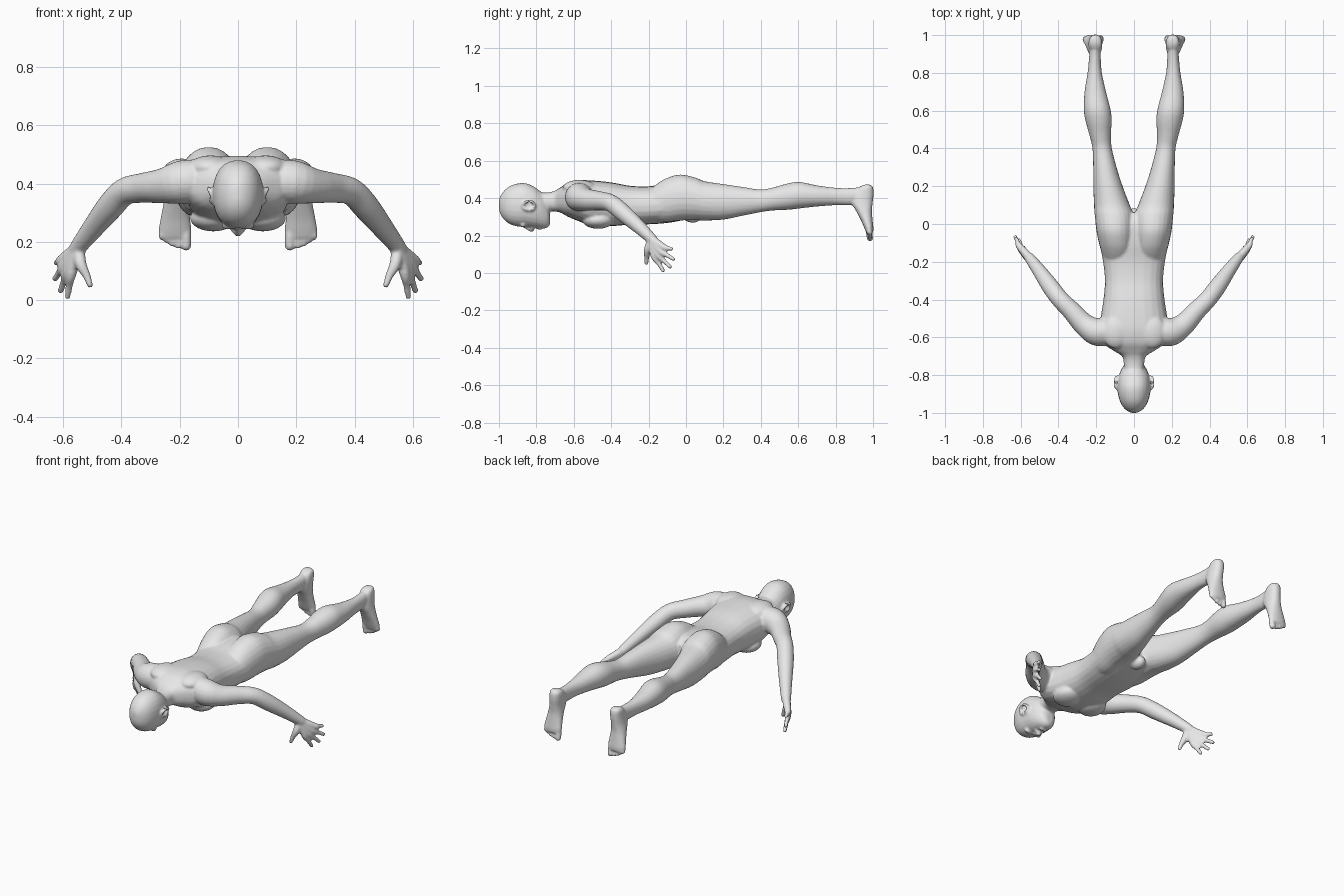
import bpy, bmesh, math
from mathutils import Vector, Matrix

if "Cube" in bpy.data.objects:
    bpy.data.objects.remove(bpy.data.objects["Cube"])

SIDES = 24
bm = bmesh.new()


def refine(rows, steps=4):
    """Catmull-Rom interpolation between rows of numbers."""
    out = []
    for i in range(len(rows) - 1):
        a, b, c, d = (rows[max(i - 1, 0)], rows[i], rows[i + 1],
                      rows[min(i + 2, len(rows) - 1)])
        for s in range(steps):
            t = s / steps
            out.append([q + t * (r - p) / 2
                        + t * t * (p - 2.5 * q + 2 * r - w / 2)
                        + t ** 3 * (1.5 * (q - r) + (w - p) / 2)
                        for p, q, r, w in zip(a, b, c, d)])
    return out + [list(rows[-1])]


def skin(rings):
    """Join rings of points into a closed solid."""
    loops = [[bm.verts.new(p) for p in ring] for ring in rings]
    for a, b in zip(loops, loops[1:]):
        for i in range(SIDES):
            j = (i + 1) % SIDES
            bm.faces.new((a[i], a[j], b[j], b[i]))
    bm.faces.new(loops[0][::-1])
    bm.faces.new(loops[-1])


def soft(v, power):
    return math.copysign(abs(v) ** power, v)


def loft(rows, axis="y", side=1, power=0.9):
    """Rows hold: position on the axis, x low, x high, other low, other high."""
    rings = []
    for pos, x0, x1, v0, v1 in refine(rows):
        ring = []
        for i in range(SIDES):
            a = math.tau * i / SIDES
            x = (x0 + x1) / 2 + (x1 - x0) / 2 * soft(math.cos(a), power)
            v = (v0 + v1) / 2 + (v1 - v0) / 2 * soft(math.sin(a), power)
            ring.append((side * x, pos, v) if axis == "y" else (side * x, v, pos))
        rings.append(ring)
    skin(rings)


def ball(center, size, side=1):
    x, y, z = center
    bmesh.ops.create_uvsphere(
        bm, u_segments=SIDES, v_segments=12, radius=1,
        matrix=Matrix.Translation((side * x, y, z)) @ Matrix.Diagonal((*size, 1)))


def limb(rows, side=1):
    """Round tube through rows of x, y, z, radius, with a rounded end."""
    rows = refine(rows)
    pts = [Vector((side * r[0], r[1], r[2])) for r in rows]
    rings = []
    for i, p in enumerate(pts):
        d = (pts[min(i + 1, len(pts) - 1)] - pts[max(i - 1, 0)]).normalized()
        u = d.cross(Vector((0, 1, 0))).normalized()
        w = d.cross(u)
        rings.append([p + rows[i][3] * (u * math.cos(math.tau * k / SIDES)
                                        + w * math.sin(math.tau * k / SIDES))
                      for k in range(SIDES)])
    skin(rings)
    ball(rows[-1][:3], [rows[-1][3]] * 3, side)


def centred(rows):
    return [(y, -w, w, lo, hi) for y, w, lo, hi in rows]


# Head: crown to chin
loft(centred([
    (-1, .012, .34, .39), (-.99, .035, .31, .415), (-.97, .057, .282, .442),
    (-.94, .074, .26, .465), (-.9, .085, .248, .478), (-.86, .087, .246, .48),
    (-.82, .084, .242, .465), (-.79, .076, .24, .445), (-.76, .062, .237, .42),
    (-.737, .044, .245, .37), (-.727, .02, .262, .32)]))

# Face: nose, lips, brow and ears
limb([(0, -.87, .252, .008), (0, -.845, .24, .011), (0, -.825, .232, .014)])
ball((0, -.782, .241), (.026, .014, .012))
for s in (1, -1):
    ball((.032, -.872, .256), (.026, .012, .014), s)
    ball((.016, -.823, .241), (.01, .01, .01), s)
    rim = [(.09 + .012 * max(0, math.sin(a)), -.84 + .032 * math.cos(a),
            .36 + .024 * math.sin(a), .008)
           for a in (math.tau * k / 8 for k in range(9))]
    limb(rim, s)

# Neck and trunk
loft(centred([
    (-.8, .05, .34, .43), (-.74, .054, .332, .43), (-.7, .064, .328, .44),
    (-.67, .11, .322, .458), (-.63, .165, .3, .482), (-.57, .182, .275, .495),
    (-.5, .177, .252, .494), (-.4, .162, .25, .484), (-.3, .154, .258, .466),
    (-.2, .164, .26, .463), (-.1, .182, .267, .478), (0, .185, .285, .48),
    (.06, .14, .3, .45)]), power=.82)
ball((0, .035, .305), (.035, .05, .037))

for s in (1, -1):
    # Chest and shoulder blade
    ball((.085, -.47, .282), (.08, .085, .046), s)
    ball((.095, -.57, .455), (.075, .09, .042), s)

    # Buttock, thigh, calf and ankle
    loft([
        (-.2, .02, .155, .29, .44), (-.15, .005, .172, .275, .48),
        (-.1, .001, .186, .272, .508), (-.03, 0, .2, .28, .526),
        (.05, .003, .208, .282, .51), (.1, .022, .212, .28, .49),
        (.2, .06, .215, .285, .475), (.3, .092, .216, .305, .46),
        (.4, .117, .22, .325, .446), (.47, .122, .236, .334, .458),
        (.55, .118, .258, .338, .48), (.61, .125, .266, .345, .486),
        (.7, .148, .262, .355, .468), (.8, .17, .246, .362, .455),
        (.88, .176, .238, .362, .454), (.95, .176, .234, .38, .46)],
        side=s, power=.95)

    # Foot, heel to ball, hanging downward
    loft([
        (.472, .19, .225, .955, .985), (.458, .172, .238, .925, 1),
        (.42, .168, .242, .895, 1.003), (.375, .17, .247, .885, .998),
        (.33, .169, .256, .91, .994), (.28, .164, .266, .936, .998),
        (.24, .16, .272, .953, 1.002), (.215, .165, .268, .964, 1)],
        axis="z", side=s)
    # Toes, big toe innermost
    for x, tip, r in ((.178, .186, .017), (.204, .187, .012), (.225, .195, .012),
                      (.244, .205, .011), (.262, .217, .011)):
        limb([(x, .978, .25, r), (x, .978, .22, r), (x, .984, tip, r)], s)

    # Arm from shoulder to wrist
    limb([
        (.11, -.56, .412, .07), (.19, -.572, .405, .075), (.26, -.535, .392, .06),
        (.33, -.46, .385, .051), (.39, -.4, .372, .047), (.44, -.335, .32, .046),
        (.5, -.25, .245, .037), (.552, -.18, .178, .028)], s)

    # Hand: palm bones running on into the fingers, index to little
    for knuckle, tip in (((.572, -.172, .092), (.585, -.122, .013)),
                         ((.585, -.153, .1), (.609, -.085, .032)),
                         ((.598, -.135, .115), (.628, -.068, .074)),
                         ((.607, -.118, .137), (.624, -.077, .128))):
        mid = [(a + b) / 2 for a, b in zip(knuckle, tip)]
        limb([(.548, -.185, .18, .024), (*knuckle, .018), (*mid, .0125),
              (*tip, .0105)], s)
    # Thumb
    limb([(.548, -.185, .175, .022), (.54, -.205, .125, .02),
          (.52, -.21, .085, .014), (.508, -.212, .052, .0105)], s)

# One continuous skin
bmesh.ops.recalc_face_normals(bm, faces=bm.faces)
mesh = bpy.data.meshes.new("body")
bm.to_mesh(mesh)
bm.free()
body = bpy.data.objects.new("body", mesh)
bpy.context.collection.objects.link(body)

grey = bpy.data.materials.new("light_grey")
grey.use_nodes = True
colour = (.8, .8, .8, 1)
grey.diffuse_color = colour
grey.node_tree.nodes["Principled BSDF"].inputs["Base Color"].default_value = colour
mesh.materials.append(grey)

weld = body.modifiers.new("weld_parts", "REMESH")
weld.mode = "VOXEL"
weld.voxel_size = .0065
weld.use_smooth_shade = True
relax = body.modifiers.new("relax", "SMOOTH")
relax.factor = .5
relax.iterations = 4
